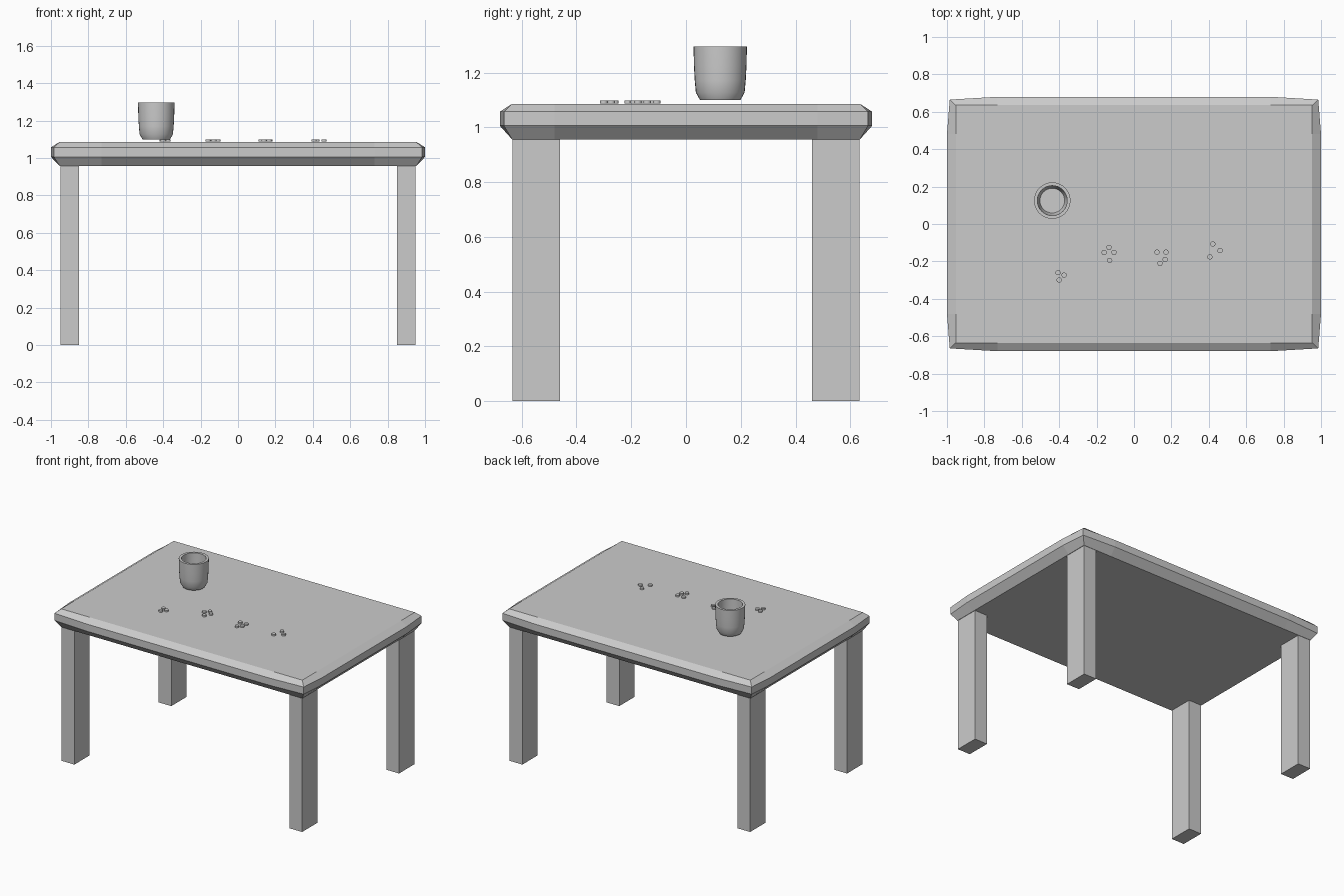
import bpy, bmesh
from math import cos, sin, tau

if "Cube" in bpy.data.objects:
    bpy.data.objects.remove(bpy.data.objects["Cube"])


def make_object(name, bm, smooth=False):
    bmesh.ops.recalc_face_normals(bm, faces=bm.faces)
    mesh = bpy.data.meshes.new(name)
    bm.to_mesh(mesh)
    bm.free()
    obj = bpy.data.objects.new(name, mesh)
    bpy.context.collection.objects.link(obj)
    if smooth:
        bpy.ops.object.select_all(action='DESELECT')
        obj.select_set(True)
        bpy.context.view_layer.objects.active = obj
        bpy.ops.object.shade_smooth_by_angle(angle=0.5)
    return obj


def bridge(bm, rings):
    for a, b in zip(rings, rings[1:]):
        n = len(a)
        for i in range(n):
            j = (i + 1) % n
            bm.faces.new((a[i], a[j], b[j], b[i]))


def loft(name, loops, smooth=False):
    """Skin a stack of matching closed loops and cap both ends."""
    bm = bmesh.new()
    rings = [[bm.verts.new(p) for p in loop] for loop in loops]
    bridge(bm, rings)
    bm.faces.new(rings[0])
    bm.faces.new(rings[-1])
    return make_object(name, bm, smooth)


def circle(x, y, r, z, n):
    return [(x + r * cos(tau * i / n), y + r * sin(tau * i / n), z) for i in range(n)]


def outline(side, corner, end, z):
    """Twelve-point outline mirrored from one quadrant."""
    quad = [side, corner, end]
    pts = [(x, y) for x, y in quad]
    pts += [(-x, y) for x, y in reversed(quad)]
    pts += [(-x, -y) for x, y in quad]
    pts += [(x, -y) for x, y in reversed(quad)]
    return [(x, y, z) for x, y in pts]


# Tabletop: slightly bowed edge band with chamfers above and below
inner = ((0.953, 0.48), (0.953, 0.635), (0.73, 0.635))
outer = ((1.0, 0.48), (0.985, 0.665), (0.73, 0.68))
loft("tabletop", [outline(*inner, 0.956), outline(*outer, 1.006),
                  outline(*outer, 1.057), outline(*inner, 1.086)])

# Four rectangular legs
for fy, depth in ((-1, "front"), (1, "back")):
    for fx, side in ((-1, "left"), (1, "right")):
        bm = bmesh.new()
        bmesh.ops.create_cube(bm, size=1)
        bmesh.ops.scale(bm, vec=(0.10, 0.172, 0.957), verts=bm.verts)
        bmesh.ops.translate(bm, vec=(fx * 0.90, fy * 0.547, 0.4785), verts=bm.verts)
        make_object(f"{depth}_{side}_leg", bm)

# Hollow cup
cup_profile = [(0.074, 1.10), (0.089, 1.127), (0.093, 1.17), (0.096, 1.225), (0.0975, 1.296),
               (0.080, 1.296), (0.079, 1.22), (0.076, 1.15), (0.066, 1.12)]
loft("cup", [circle(-0.437, 0.125, r, z, 32) for r, z in cup_profile], True)

# Small flat counters scattered in four groups
counters = [
    [(-0.406, -0.26), (-0.374, -0.273), (-0.40, -0.30)],
    [(-0.16, -0.152), (-0.134, -0.125), (-0.107, -0.152), (-0.13, -0.195)],
    [(0.123, -0.15), (0.171, -0.15), (0.166, -0.19), (0.139, -0.211)],
    [(0.422, -0.107), (0.46, -0.142), (0.406, -0.176)],
]
for g, group in enumerate(counters, 1):
    for k, (x, y) in enumerate(group, 1):
        loft(f"counter_{g}_{k}", [circle(x, y, 0.014, z, 16) for z in (1.087, 1.098)], True)
